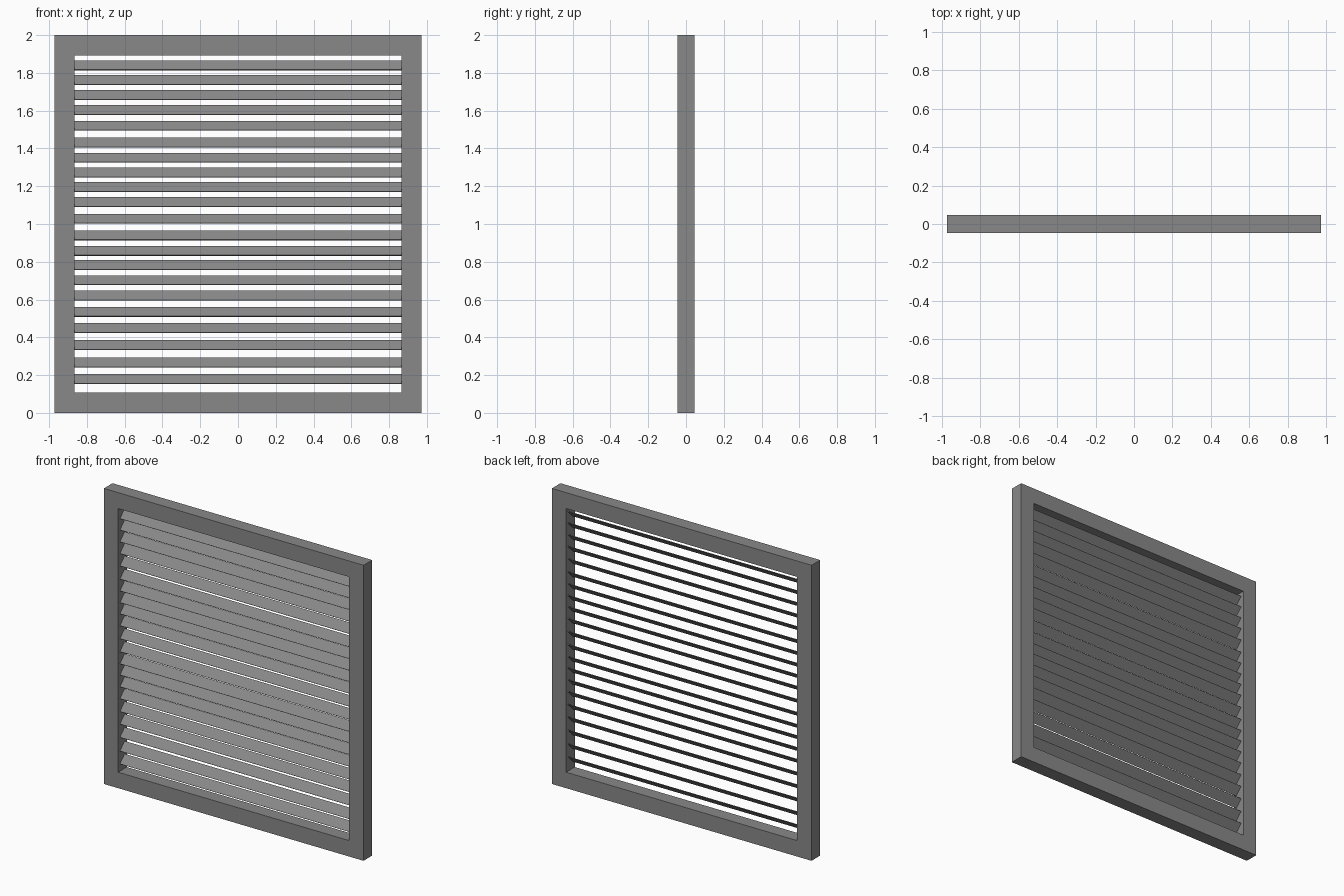
import bpy
import bmesh
from math import radians
from mathutils import Matrix

if "Cube" in bpy.data.objects:
    bpy.data.objects.remove(bpy.data.objects["Cube"])

grey = bpy.data.materials.new("painted_grey")
grey.use_nodes = True
GREY = (0.25, 0.25, 0.25, 1)
grey.diffuse_color = GREY
grey.node_tree.nodes["Principled BSDF"].inputs["Base Color"].default_value = GREY

DEPTH = 0.092
HALF_W, HALF_H = 0.972, 1.0
OPEN_W, OPEN_H = 0.865, 0.892


def finish(bm, name, z):
    bmesh.ops.recalc_face_normals(bm, faces=bm.faces)
    mesh = bpy.data.meshes.new(name)
    bm.to_mesh(mesh)
    bm.free()
    mesh.materials.append(grey)
    obj = bpy.data.objects.new(name, mesh)
    obj.location.z = z
    bpy.context.collection.objects.link(obj)
    return obj


# Frame: a rectangular ring extruded through its depth
bm = bmesh.new()
corners = [(-1, -1), (1, -1), (1, 1), (-1, 1)]
outer, inner = [
    [bm.verts.new((sx * w, -DEPTH / 2, sz * h)) for sx, sz in corners]
    for w, h in ((HALF_W, HALF_H), (OPEN_W, OPEN_H))
]
for i in range(4):
    j = (i + 1) % 4
    bm.faces.new((outer[i], outer[j], inner[j], inner[i]))
ring = bmesh.ops.extrude_face_region(bm, geom=bm.faces[:], use_keep_orig=True)
back = [g for g in ring["geom"] if isinstance(g, bmesh.types.BMVert)]
bmesh.ops.translate(bm, verts=back, vec=(0, DEPTH, 0))
finish(bm, "frame", 1.0)

# Slats: thin boards, low at the front, with slightly uneven spacing
SLAT_Z = [0.18, 0.267, 0.36, 0.45, 0.535, 0.622, 0.702, 0.782, 0.858, 0.94, 1.028,
          1.116, 1.196, 1.272, 1.351, 1.431, 1.52, 1.604, 1.683, 1.763, 1.84]
for n, z in enumerate(SLAT_Z, 1):
    bm = bmesh.new()
    bmesh.ops.create_cube(bm, size=1)
    bmesh.ops.scale(bm, verts=bm.verts, vec=(2 * OPEN_W, 0.07, 0.004))
    bmesh.ops.rotate(bm, verts=bm.verts, matrix=Matrix.Rotation(radians(45), 3, "X"))
    finish(bm, f"slat_{n:02d}", z)
